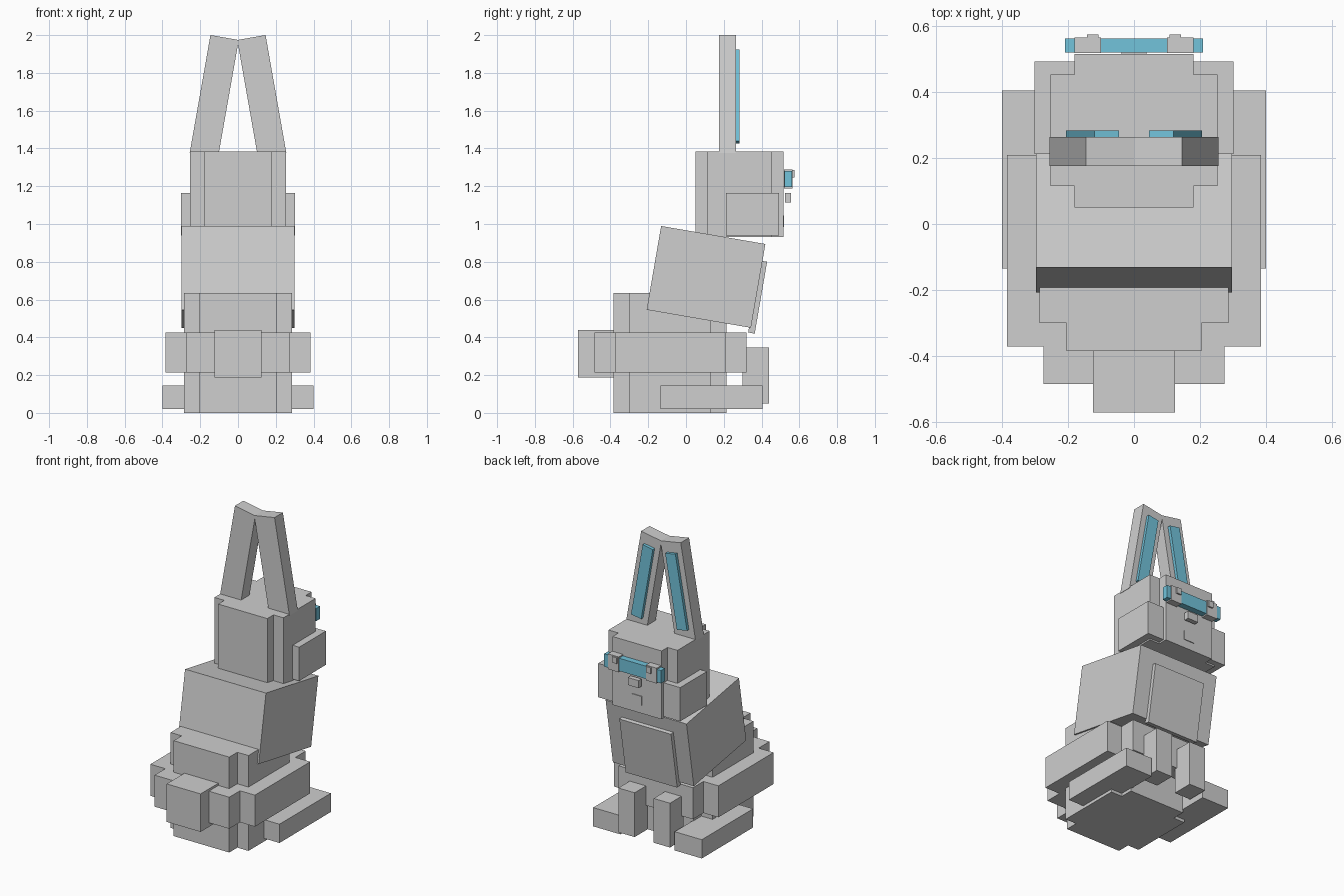
import bpy, bmesh
from math import radians
from mathutils import Matrix, Vector

cube = bpy.data.objects.get("Cube")
if cube:
    bpy.data.objects.remove(cube, do_unlink=True)


def material(name, rgb):
    m = bpy.data.materials.new(name)
    m.use_nodes = True
    m.diffuse_color = (*rgb, 1)
    m.node_tree.nodes["Principled BSDF"].inputs["Base Color"].default_value = (*rgb, 1)
    return m


GREY = material("light grey", (0.62, 0.62, 0.62))
TEAL = material("sky teal", (0.17, 0.55, 0.71))


def box(name, x, y, z, mat=GREY, rot=(0, "X"), pivot=(0, 0, 0)):
    """Box from axis ranges, turned about its own origin and moved to a pivot."""
    lo, hi = (Vector(v) for v in zip(x, y, z))
    size, mid = hi - lo, (lo + hi) / 2
    bm = bmesh.new()
    bmesh.ops.create_cube(bm, size=1)
    bm.transform(Matrix.Translation(mid) @ Matrix.Diagonal((*size, 1)))
    me = bpy.data.meshes.new(name)
    bm.to_mesh(me)
    bm.free()
    me.materials.append(mat)
    ob = bpy.data.objects.new(name, me)
    ob.matrix_world = Matrix.Translation(pivot) @ Matrix.Rotation(radians(rot[0]), 4, rot[1])
    bpy.context.collection.objects.link(ob)
    return ob


def wide(name, half, y, z, mat=GREY, **kw):
    """Box centred on x = 0."""
    return box(name, (-half, half), y, z, mat, **kw)


def pair(name, x, y, z, mat=GREY):
    """Mirrored boxes on both sides."""
    for side, s in (("left", 1), ("right", -1)):
        box(f"{side}_{name}", sorted((s * x[0], s * x[1])), y, z, mat)


# Rump with stepped corners
wide("rump_core", 0.205, (-0.385, 0.215), (0, 0.635))
wide("rump_sides", 0.287, (-0.3, 0.13), (0, 0.635))
wide("haunch_core", 0.275, (-0.485, 0.32), (0.215, 0.425))
wide("haunch_sides", 0.385, (-0.372, 0.21), (0.215, 0.425))
wide("tail", 0.125, (-0.572, -0.3), (0.187, 0.44))

# Feet and front legs
pair("foot", (0.2, 0.4), (-0.135, 0.405), (0.02, 0.145))
pair("front_leg", (0.07, 0.19), (0.3, 0.44), (0.05, 0.345))

# Leaning chest and bib
lean = dict(rot=(-9.8, "X"), pivot=(0, 0.106, 0.72))
wide("chest", 0.298, (-0.28, 0.28), (-0.225, 0.225), **lean)
wide("chest_bib", 0.19, (0.27, 0.305), (-0.252, 0.134), **lean)

# Head and cheeks
wide("head_core", 0.181, (0.05, 0.515), (0.93, 1.385))
wide("head_sides", 0.254, (0.115, 0.453), (0.93, 1.385))
wide("cheeks", 0.302, (0.212, 0.493), (0.94, 1.165))

# Ears leaning together, with coloured linings
for side, s in (("left", 1), ("right", -1)):
    tilt = dict(rot=(-10 * s, "Y"), pivot=(0.126 * s, 0, 1.675))
    wide(f"{side}_ear", 0.076, (0.176, 0.264), (-0.317, 0.317), **tilt)
    wide(f"{side}_ear_lining", 0.038, (0.255, 0.284), (-0.247, 0.247), TEAL, **tilt)

# Eye band, eyes, nose and mouth
wide("eye_band", 0.21, (0.521, 0.562), (1.195, 1.28), TEAL)
pair("eye", (0.1, 0.18), (0.519, 0.565), (1.187, 1.289))
pair("pupil", (0.108, 0.142), (0.56, 0.575), (1.245, 1.285))
wide("nose", 0.04, (0.524, 0.555), (1.115, 1.165))
wide("mouth", 0.038, (0.512, 0.52), (0.985, 1.045))
